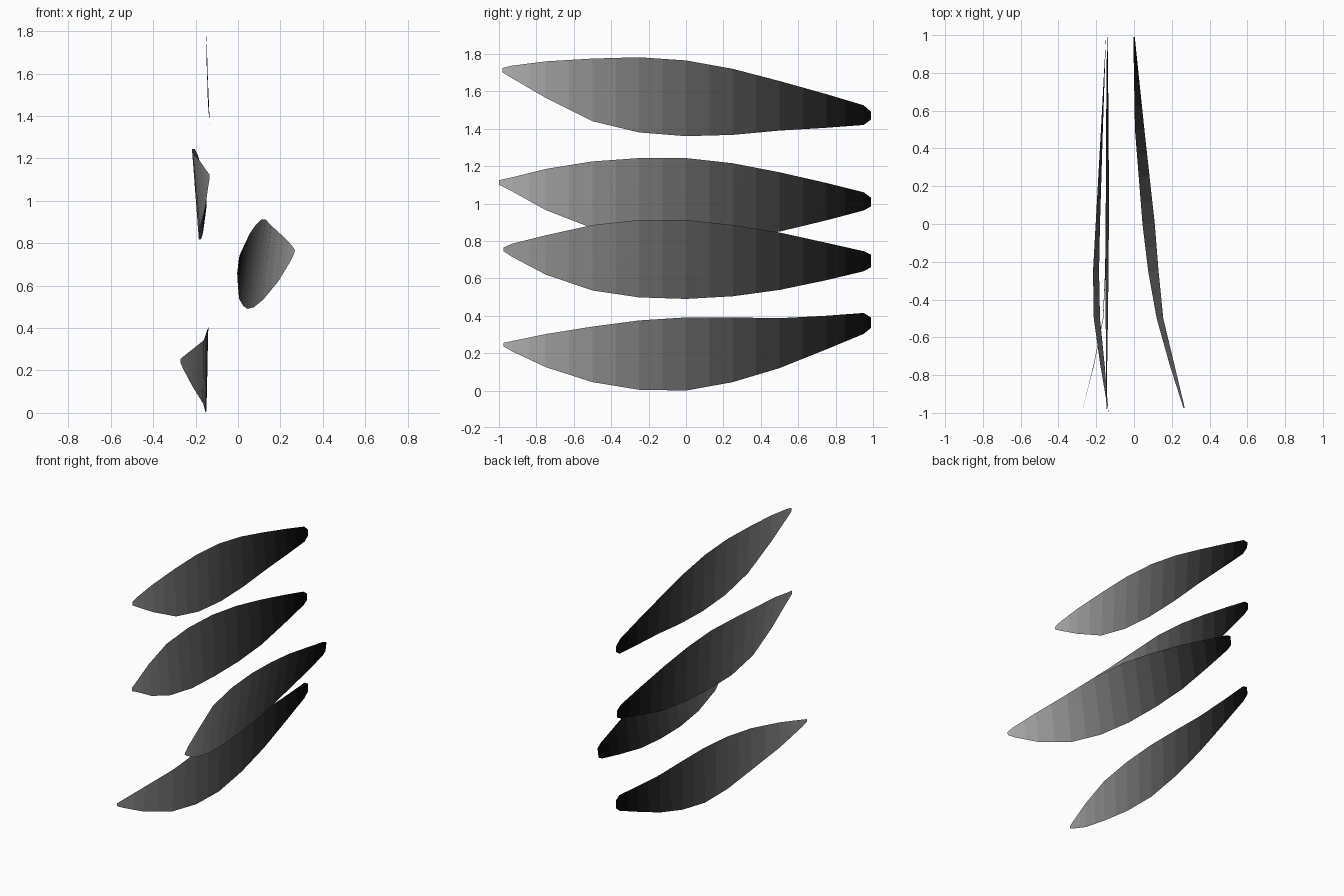
import bpy

# Stations along each blade, tip to root (first one moves with the tip)
YS = [-0.98, -0.93, -0.75, -0.5, -0.25, 0, 0.25, 0.5, 0.75, 0.95, 0.99]
# Stations for the sideways bend
XS = [-1.0, -0.75, -0.5, -0.25, 0, 0.5, 1.0]


def lerp(keys, vals, t):
    t = min(max(t, keys[0]), keys[-1])
    for a, b, u, v in zip(keys, keys[1:], vals, vals[1:]):
        if t <= b:
            return u + (v - u) * (t - a) / (b - a)


# Grey bands fading from pale tip to black root
BANDS = 2 * (len(YS) - 1)
shades = []
for i in range(BANDS):
    k = i // 2
    y = YS[k] + (YS[k + 1] - YS[k]) * (0.25 if i % 2 == 0 else 0.75)
    g = max(0.03, 0.37 - 0.34 * y) ** 2.2
    m = bpy.data.materials.new(f"blade_grey_{i}")
    m.diffuse_color = (g, g, g, 1)
    shades.append(m)


def blade(name, tip, top, bottom, x_top, x_bottom, across=6):
    """Thin lofted sheet between a top and a bottom edge."""
    ys = [tip] + YS[1:]
    verts, faces = [], []
    for i in range(BANDS + 1):
        s = i / 2
        idx = list(range(len(ys)))
        y, zt, zb = (lerp(idx, v, s) for v in (ys, top, bottom))
        xt, xb = lerp(XS, x_top, y), lerp(XS, x_bottom, y)
        for j in range(across + 1):
            f = j / across
            verts.append((xb + (xt - xb) * f, y, zb + (zt - zb) * f))
    n = across + 1
    for i in range(BANDS):
        for j in range(across):
            a = i * n + j
            faces.append((a, a + n, a + n + 1, a + 1))
    me = bpy.data.meshes.new(name)
    me.from_pydata(verts, [], faces)
    for m in shades:
        me.materials.append(m)
    for p in me.polygons:
        p.material_index = p.index // across
        p.use_smooth = True
    ob = bpy.data.objects.new(name, me)
    bpy.context.collection.objects.link(ob)


# Uppermost blade, nearly flat
blade("blade_upper", -0.98,
      [1.725, 1.737, 1.76, 1.775, 1.782, 1.765, 1.72, 1.655, 1.585, 1.525, 1.49],
      [1.70, 1.67, 1.565, 1.44, 1.38, 1.36, 1.367, 1.39, 1.405, 1.42, 1.45],
      [-0.147, -0.148, -0.15, -0.15, -0.15, -0.148, -0.143],
      [-0.146, -0.142, -0.138, -0.135, -0.133, -0.134, -0.14])

# Second blade, bowed outwards
blade("blade_upper_middle", -1.0,
      [1.125, 1.14, 1.185, 1.225, 1.243, 1.243, 1.215, 1.167, 1.11, 1.06, 1.03],
      [1.10, 1.065, 0.965, 0.868, 0.822, 0.815, 0.823, 0.85, 0.91, 0.963, 0.985],
      [-0.135, -0.178, -0.213, -0.217, -0.203, -0.175, -0.148],
      [-0.135, -0.155, -0.18, -0.185, -0.18, -0.165, -0.148])

# Third blade, sweeping to the other side
blade("blade_lower_middle", -0.975,
      [0.765, 0.785, 0.83, 0.885, 0.912, 0.912, 0.885, 0.845, 0.79, 0.745, 0.725],
      [0.745, 0.715, 0.62, 0.535, 0.498, 0.49, 0.504, 0.538, 0.59, 0.638, 0.66],
      [0.275, 0.215, 0.155, 0.13, 0.11, 0.055, 0.003],
      [0.27, 0.19, 0.12, 0.075, 0.045, 0.005, -0.004])

# Lowest blade, tip curling outwards
blade("blade_lower", -0.975,
      [0.255, 0.265, 0.302, 0.342, 0.375, 0.391, 0.391, 0.387, 0.40, 0.415, 0.39],
      [0.235, 0.21, 0.125, 0.045, 0.004, 0.0, 0.045, 0.12, 0.22, 0.303, 0.335],
      [-0.277, -0.212, -0.162, -0.15, -0.146, -0.144, -0.14],
      [-0.277, -0.215, -0.165, -0.153, -0.15, -0.146, -0.142])
